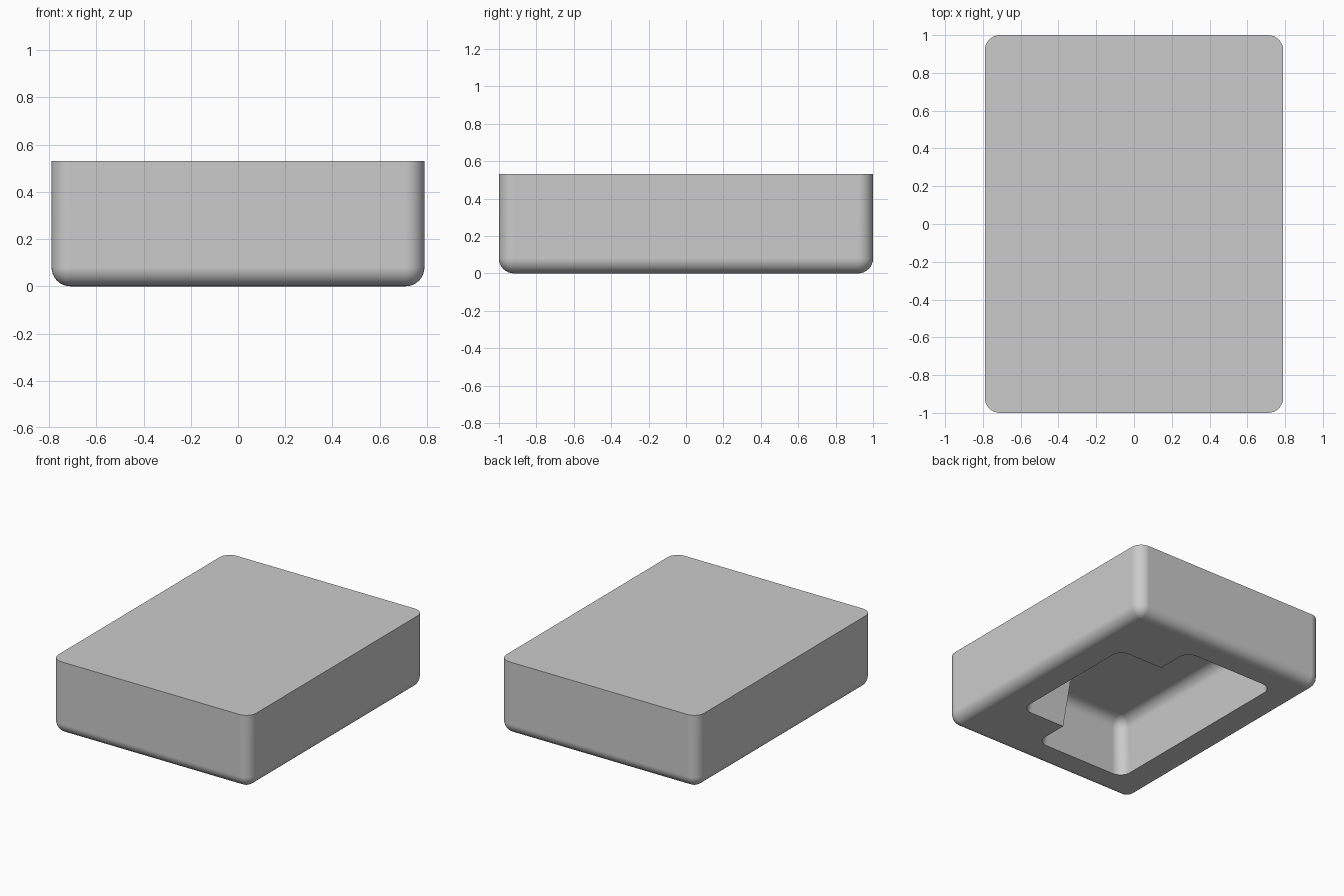
import bpy
import bmesh
from math import sin, cos, pi, radians

if "Cube" in bpy.data.objects:
    bpy.data.objects.remove(bpy.data.objects["Cube"], do_unlink=True)

HALF_X, HALF_Y, HEIGHT = 0.79, 1.0, 0.53
FILLET, STEPS = 0.08, 8
DEPTH, DRAFT = 0.40, 0.1

grey = bpy.data.materials.new("light grey")
grey.use_nodes = True
colour = (0.6, 0.6, 0.6, 1)
grey.diffuse_color = colour
grey.node_tree.nodes["Principled BSDF"].inputs["Base Color"].default_value = colour


def rounded_block(name, x0, x1, y0, y1, rings):
    """Stack rounded rectangles; each ring is (inset, height, corner radius)."""
    bm = bmesh.new()
    loops = []
    for inset, z, r in rings:
        ax, bx = x0 + inset + r, x1 - inset - r
        ay, by = y0 + inset + r, y1 - inset - r
        loop = []
        for k, (cx, cy) in enumerate([(bx, by), (ax, by), (ax, ay), (bx, ay)]):
            for i in range(STEPS + 1):
                a = (k + i / STEPS) * pi / 2
                loop.append(bm.verts.new((cx + r * cos(a), cy + r * sin(a), z)))
        loops.append(loop)
    n = len(loops[0])
    for low, high in zip(loops, loops[1:]):
        for i in range(n):
            j = (i + 1) % n
            bm.faces.new((low[i], low[j], high[j], high[i]))
    bm.faces.new(loops[0][::-1])
    bm.faces.new(loops[-1])
    bmesh.ops.recalc_face_normals(bm, faces=bm.faces[:])
    mesh = bpy.data.meshes.new(name)
    bm.to_mesh(mesh)
    bm.free()
    mesh.materials.append(grey)
    obj = bpy.data.objects.new(name, mesh)
    bpy.context.collection.objects.link(obj)
    return obj


def fillet(start, z, direction):
    """Quarter-round rings turning a wall into a flat face."""
    out = []
    for i in range(STEPS + 1):
        a = i / STEPS * pi / 2
        drop = FILLET * (1 - cos(a))
        out.append((start + drop, z + direction * FILLET * sin(a),
                    max(FILLET - drop, 0.002)))
    return out


# Outer body: sharp top rim, rounded vertical and bottom edges
body = rounded_block("body", -HALF_X, HALF_X, -HALF_Y, HALF_Y,
                     [(0, HEIGHT, FILLET)] + fillet(0, FILLET, -1))

# Stepped pocket in the underside: tapered walls, filleted floor
wall_top = DEPTH - FILLET
pocket = [(-0.05 * DRAFT, -0.05, FILLET)] + fillet(DRAFT * wall_top, wall_top, 1)
main_pocket = rounded_block("main_pocket_cutter", -0.55, 0.19, -0.78, 0.78, pocket)
side_pocket = rounded_block("side_pocket_cutter", -0.25, 0.55, -0.51, 0.51, pocket)

bpy.ops.object.select_all(action='DESELECT')
body.select_set(True)
bpy.context.view_layer.objects.active = body
for cutter in (main_pocket, side_pocket):
    cutter.hide_render = True
    cut = body.modifiers.new("pocket", 'BOOLEAN')
    cut.operation = 'DIFFERENCE'
    cut.solver = 'EXACT'
    cut.object = cutter
    bpy.ops.object.modifier_apply(modifier=cut.name)
    bpy.data.objects.remove(cutter, do_unlink=True)

# Smooth fillets, crisp rims, flat broad faces
bpy.ops.object.shade_smooth_by_angle(angle=radians(30))
normals = body.modifiers.new("flat faces", 'WEIGHTED_NORMAL')
normals.keep_sharp = True
